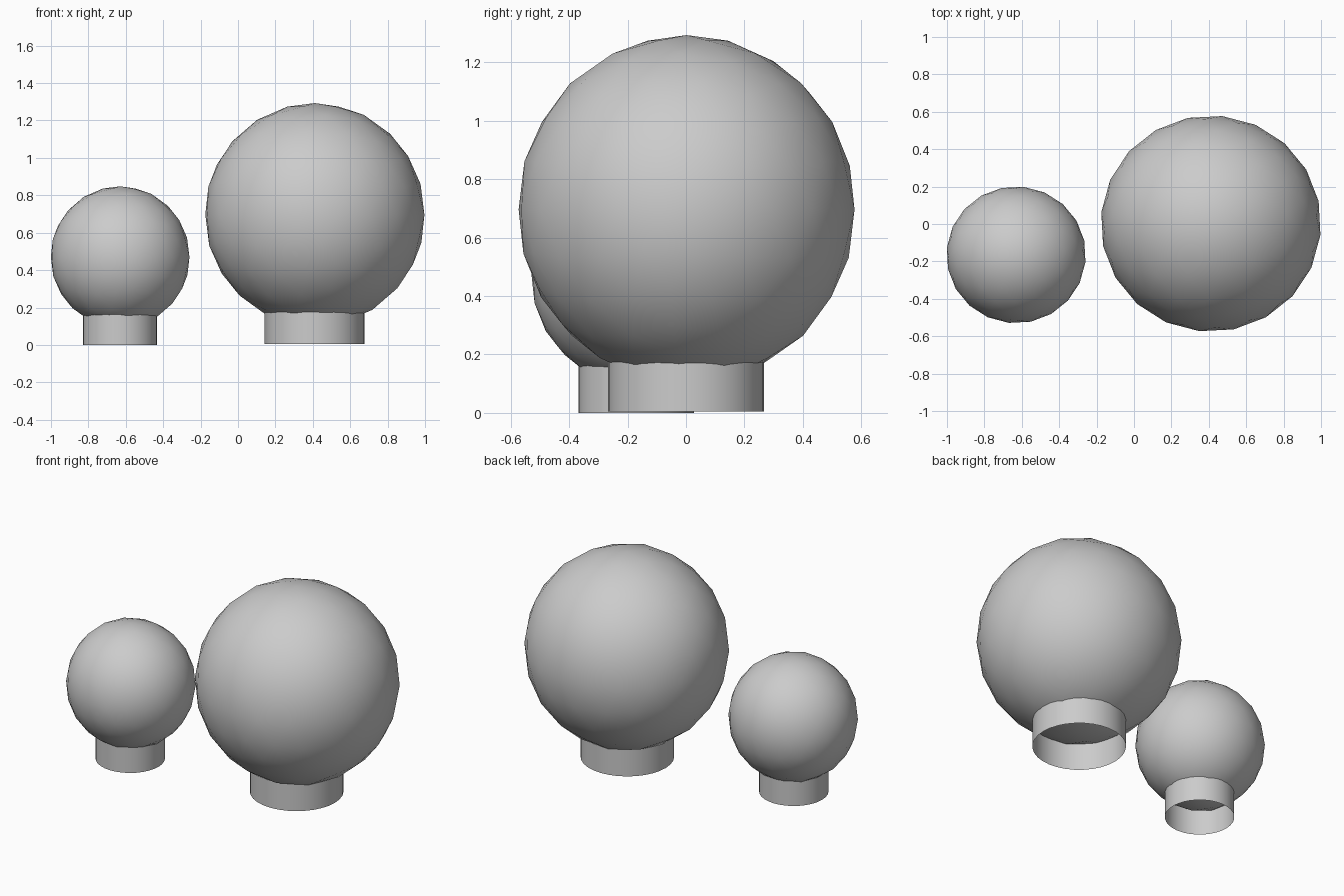
import bpy, bmesh, math
from mathutils import Matrix

if "Cube" in bpy.data.objects:
    bpy.data.objects.remove(bpy.data.objects["Cube"])


def finish(bm, name):
    for f in bm.faces:
        f.smooth = True
    me = bpy.data.meshes.new(name)
    bm.to_mesh(me)
    bm.free()
    ob = bpy.data.objects.new(name, me)
    bpy.context.collection.objects.link(ob)
    return ob


# Faceted globe, smooth shaded, turned about its upright axis
def globe(name, centre, radii):
    bm = bmesh.new()
    m = (Matrix.Translation(centre) @ Matrix.Diagonal((*radii, 1))
         @ Matrix.Rotation(math.radians(30), 4, 'Z'))
    bmesh.ops.create_icosphere(bm, subdivisions=3, radius=1, matrix=m)
    return finish(bm, name)


# Thin open tube that the globe rests on; its top is buried in the globe
def collar(name, x, y, radius, bottom, top):
    bm = bmesh.new()
    m = Matrix.Translation((x, y, (bottom + top) / 2))
    bmesh.ops.create_cone(bm, cap_ends=False, segments=32, radius1=radius,
                          radius2=radius, depth=top - bottom, matrix=m)
    return finish(bm, name)


# Large globe and its collar
globe("large_globe", (0.411, 0.002, 0.696), (0.589, 0.578, 0.597))
collar("large_collar", 0.408, 0.0, 0.267, 0.005, 0.20)

# Small globe and its collar
globe("small_globe", (-0.63, -0.165, 0.470), (0.3725, 0.3655, 0.378))
collar("small_collar", -0.631, -0.17, 0.198, 0.0, 0.18)
